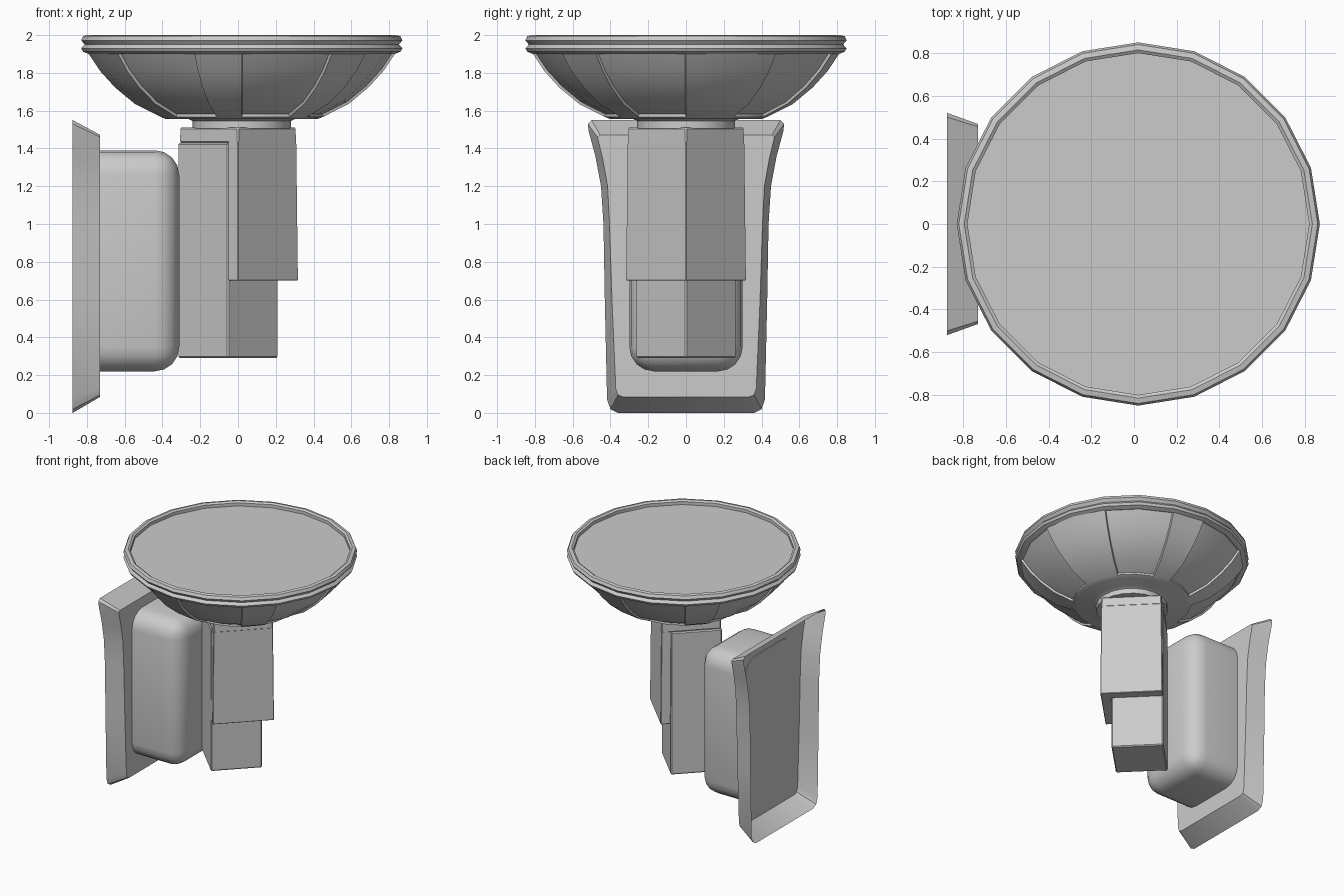
import bpy, bmesh, math

if "Cube" in bpy.data.objects:
    bpy.data.objects.remove(bpy.data.objects["Cube"])


def finish(name, bm, smooth=None, bevel=0):
    bmesh.ops.recalc_face_normals(bm, faces=bm.faces[:])
    me = bpy.data.meshes.new(name)
    bm.to_mesh(me)
    bm.free()
    ob = bpy.data.objects.new(name, me)
    bpy.context.collection.objects.link(ob)
    if bevel:
        mod = ob.modifiers.new("edge", 'BEVEL')
        mod.width, mod.segments = bevel, 1
    if smooth:
        bpy.ops.object.select_all(action='DESELECT')
        ob.select_set(True)
        bpy.context.view_layer.objects.active = ob
        bpy.ops.object.shade_smooth_by_angle(angle=math.radians(smooth))
    return ob


def prism(name, bottom, top, z0, z1, bevel=0.008):
    """Upright block between two outlines."""
    bm = bmesh.new()
    lo = [bm.verts.new((x, y, z0)) for x, y in bottom]
    hi = [bm.verts.new((x, y, z1)) for x, y in top]
    n = len(lo)
    bm.faces.new(lo[::-1])
    bm.faces.new(hi)
    for i in range(n):
        j = (i + 1) % n
        bm.faces.new((lo[i], lo[j], hi[j], hi[i]))
    return finish(name, bm, bevel=bevel)


def diamond(cx, h):
    return [(cx + h, 0), (cx, h), (cx - h, 0), (cx, -h)]


# Bowl: turned profile with 20 sides and a double rim
SEG = 20
profile = [(.80, 1.965), (.80, 1.99), (.815, 2.0), (.84, 1.995), (.85, 1.972),
           (.832, 1.95), (.85, 1.93), (.84, 1.912), (.81, 1.90),
           (.75, 1.81), (.67, 1.722), (.565, 1.635), (.43, 1.567),
           (.40, 1.555), (.28, 1.555), (.26, 1.545), (.26, 1.505)]
PANEL_ROWS = range(8, 12)
PANEL_STARTS = (-8, -5, -2, 2, 5, 8)
bm = bmesh.new()
rings = []
for r, z in profile:
    rings.append([bm.verts.new((.02 + r * math.cos(k * math.tau / SEG),
                                r * math.sin(k * math.tau / SEG), z)) for k in range(SEG)])
grid = {}
for row in range(len(rings) - 1):
    a, b = rings[row], rings[row + 1]
    for k in range(SEG):
        j = (k + 1) % SEG
        grid[row, k] = bm.faces.new((a[k], b[k], b[j], a[j]))
bm.faces.new(rings[0])
bm.faces.new(rings[-1][::-1])
bmesh.ops.recalc_face_normals(bm, faces=bm.faces[:])
# Six sunken panels around the bowl
for s in PANEL_STARTS:
    faces = [grid[row, (s + d) % SEG] for row in PANEL_ROWS for d in (0, 1)]
    bmesh.ops.inset_region(bm, faces=faces, thickness=.006, depth=-.014,
                           use_even_offset=True, use_boundary=True)
finish("bowl", bm, smooth=30)

# Square post standing corner-forward
prism("post", diamond(-.053, .267), diamond(-.053, .267), .29, 1.43)

# L-shaped sleeve hugging the front of the post, with a cap above
def sleeve_outline(h):
    return [(h, 0), (0, h), (-.052, h - .052), (h - .104, 0), (-.052, .052 - h), (0, -h)]

prism("sleeve", sleeve_outline(.32), sleeve_outline(.311), .70, 1.44, bevel=0.004)
prism("post_cap", diamond(0, .313), diamond(0, .31), 1.43, 1.512)

# Rounded block joining post and wall plate
bm = bmesh.new()
bmesh.ops.create_cube(bm, size=1)
for v in bm.verts:
    v.co = (-.523 + v.co.x * .424, v.co.y * .60, .805 + v.co.z * 1.17)
edges = [e for e in bm.edges if max(v.co.x for v in e.verts) > -.7]
bmesh.ops.bevel(bm, geom=edges, offset=.13, segments=4, profile=.5, affect='EDGES')
finish("mount_block", bm, smooth=35)

# Flared wall plate: open tray, wide at the back
outer = [(.36, 0), (.40, .02), (.418, .07), (.43, .60), (.437, 1.0), (.45, 1.20),
         (.48, 1.36), (.515, 1.49), (.52, 1.53), (.50, 1.55)]
inner = [(.335, .085), (.36, .095), (.372, .13), (.392, .60), (.405, 1.0), (.415, 1.20),
         (.44, 1.34), (.464, 1.44), (.468, 1.46), (.455, 1.472)]


def loop(bm, half, x):
    pts = half + [(-y, z) for y, z in reversed(half)]
    return [bm.verts.new((x, y, z)) for y, z in pts]


bm = bmesh.new()
back, front = loop(bm, outer, -.875), loop(bm, inner, -.73)
n = len(back)
for i in range(n):
    j = (i + 1) % n
    bm.faces.new((back[i], back[j], front[j], front[i]))
bm.faces.new(front)
finish("wall_plate", bm, smooth=30)
